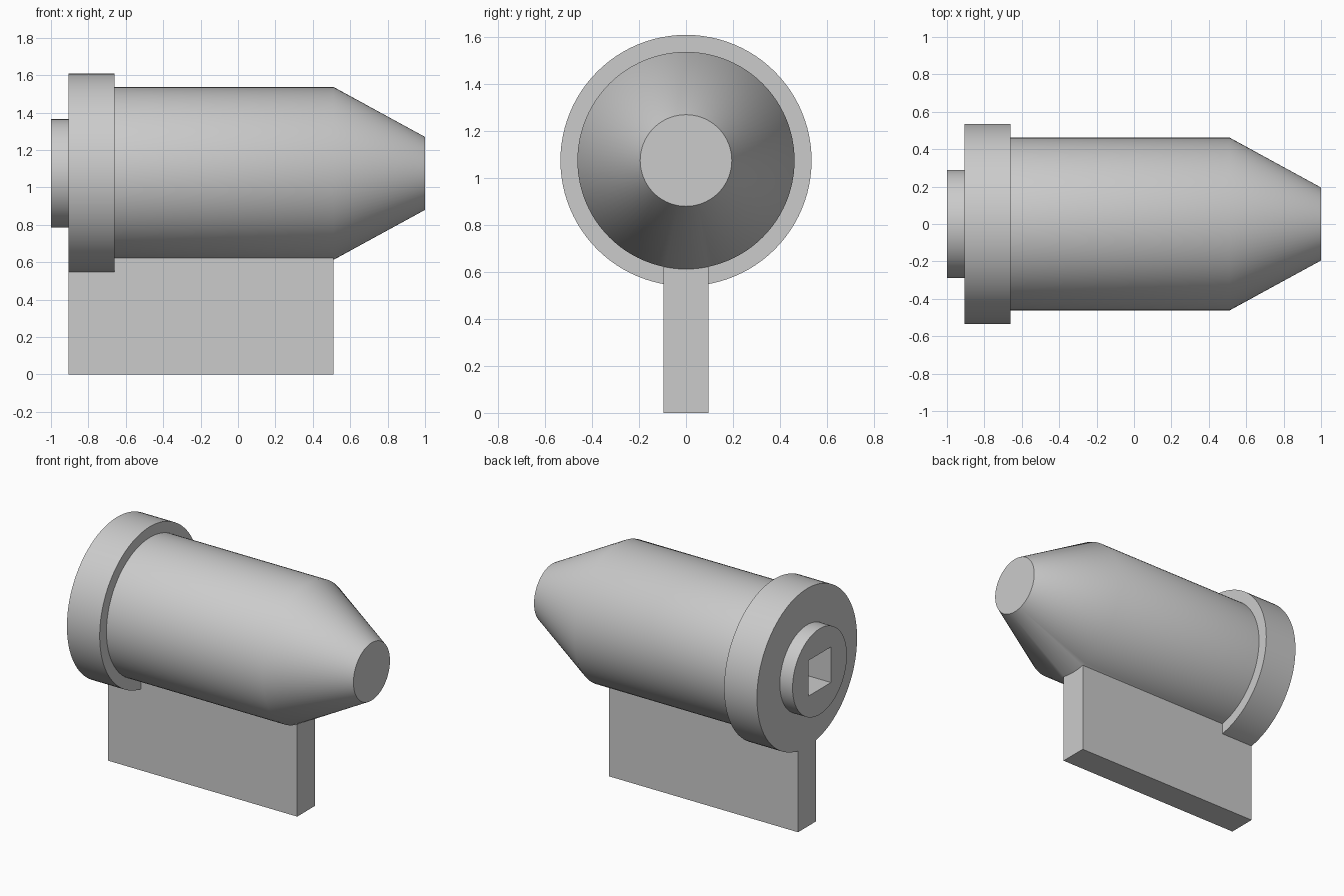
import bpy, bmesh, math
from mathutils import Matrix

if "Cube" in bpy.data.objects:
    bpy.data.objects.remove(bpy.data.objects["Cube"])

AXIS_Z = 1.075
SEGMENTS = 96

grey = bpy.data.materials.new("light_grey")
grey.diffuse_color = (0.6, 0.6, 0.6, 1)
grey.use_nodes = True
grey.node_tree.nodes["Principled BSDF"].inputs["Base Color"].default_value = grey.diffuse_color


def finish(bm, name):
    bmesh.ops.recalc_face_normals(bm, faces=bm.faces)
    mesh = bpy.data.meshes.new(name)
    bm.to_mesh(mesh)
    bm.free()
    mesh.materials.append(grey)
    obj = bpy.data.objects.new(name, mesh)
    bpy.context.collection.objects.link(obj)
    return obj


def lathe(name, profile):
    """Closed solid turned around the x direction from (x, radius) points."""
    bm = bmesh.new()
    rings = []
    for x, r in profile:
        angles = [2 * math.pi * i / SEGMENTS for i in range(SEGMENTS)]
        rings.append([bm.verts.new((x, r * math.cos(a), AXIS_Z + r * math.sin(a)))
                      for a in angles])
    for a, b in zip(rings, rings[1:]):
        for i in range(SEGMENTS):
            j = (i + 1) % SEGMENTS
            bm.faces.new((a[i], a[j], b[j], b[i]))
    bm.faces.new(rings[0])
    bm.faces.new(rings[-1])
    return finish(bm, name)


def box(name, low, high):
    size = [h - l for l, h in zip(low, high)]
    centre = [(h + l) / 2 for l, h in zip(low, high)]
    bm = bmesh.new()
    bmesh.ops.create_cube(bm, size=1, matrix=Matrix.Translation(centre)
                          @ Matrix.Diagonal((*size, 1)))
    return finish(bm, name)


def boolean(target, tool, operation):
    mod = target.modifiers.new(operation.lower(), 'BOOLEAN')
    mod.object, mod.operation, mod.solver = tool, operation, 'EXACT'
    bpy.context.view_layer.objects.active = target
    bpy.ops.object.modifier_apply(modifier=mod.name)
    bpy.data.objects.remove(tool)


# Turned body: boss, flange, barrel and tapered nose
body = lathe("turned_body", [(-1, 0.29), (-0.905, 0.29), (-0.905, 0.535),
                             (-0.66, 0.535), (-0.66, 0.4625),
                             (0.51, 0.4625), (1, 0.195)])

# Mounting fin below, flush with the rear of the flange
boolean(body, box("fin", (-0.905, -0.096, 0), (0.51, 0.096, 0.8)), 'UNION')

# Square socket in the boss
h = 0.12
boolean(body, box("socket_cutter", (-1.1, -h, AXIS_Z - h),
                  (-0.66, h, AXIS_Z + h)), 'DIFFERENCE')

# Smooth curved sides with crisp edges
bpy.ops.object.select_all(action='DESELECT')
body.select_set(True)
bpy.context.view_layer.objects.active = body
bpy.ops.object.shade_smooth_by_angle(angle=math.radians(30))
